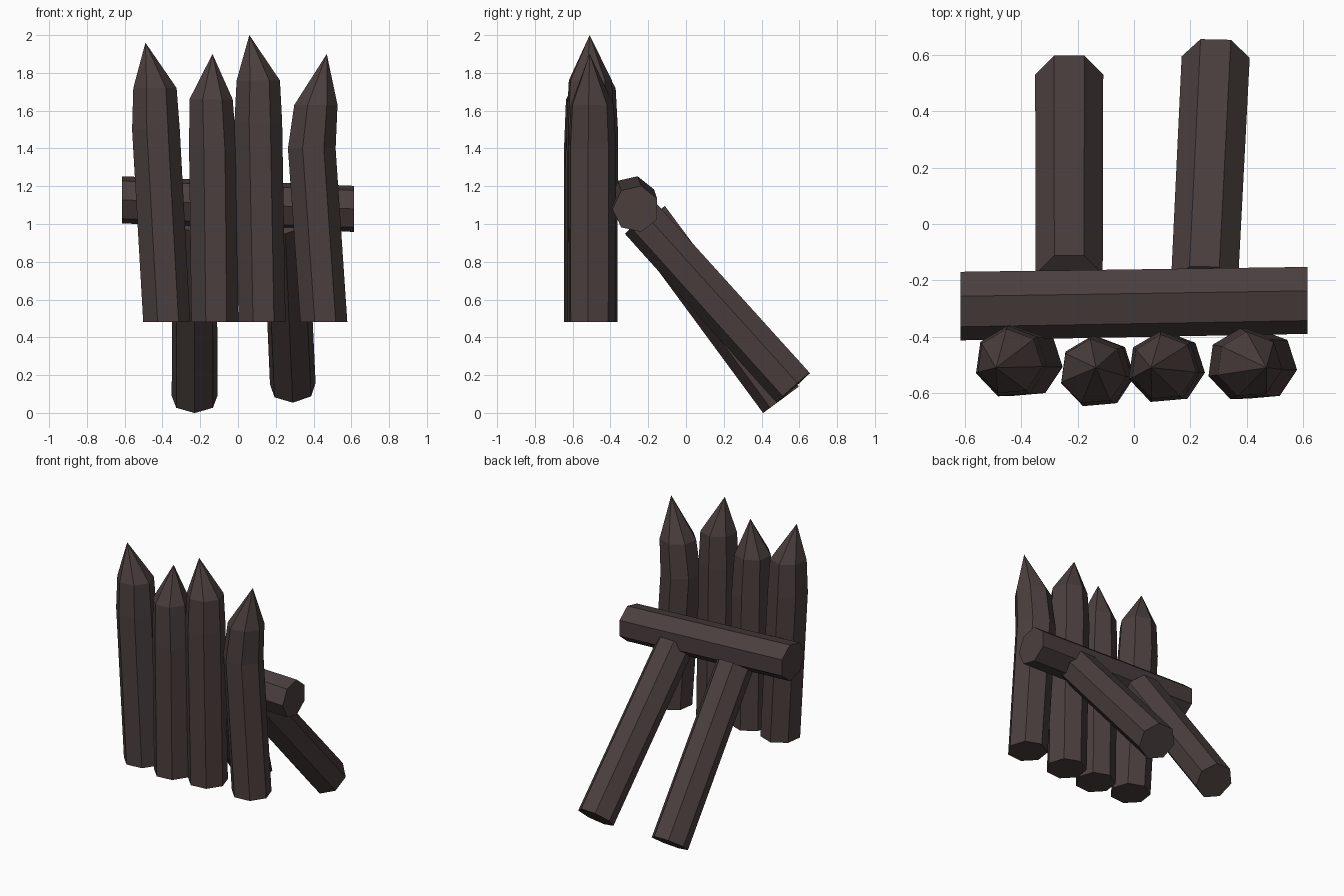
import bpy
import bmesh
from math import cos, sin, radians, tau
from mathutils import Vector

cube = bpy.data.objects.get("Cube")
if cube:
    bpy.data.objects.remove(cube)

SIDES = 7

wood = bpy.data.materials.new("dark_wood")
wood.use_nodes = True
colour = (0.07, 0.05, 0.048, 1)
wood.diffuse_color = colour
bsdf = wood.node_tree.nodes["Principled BSDF"]
bsdf.inputs["Base Color"].default_value = colour
bsdf.inputs["Roughness"].default_value = 0.9


def log(name, rings, u, v, phase, tip=None):
    """Faceted log through (centre, radius) rings spanned by u and v, with an optional point."""
    bm = bmesh.new()
    loops = []
    for centre, radius in rings:
        loop = []
        for i in range(SIDES):
            a = radians(phase) + tau * i / SIDES
            loop.append(bm.verts.new(Vector(centre) + radius * (cos(a) * u + sin(a) * v)))
        loops.append(loop)
    for low, high in zip(loops, loops[1:]):
        for i in range(SIDES):
            j = (i + 1) % SIDES
            bm.faces.new((low[i], low[j], high[j], high[i]))
    bm.faces.new(loops[0][::-1])
    if tip:
        point = bm.verts.new(tip)
        for i in range(SIDES):
            bm.faces.new((loops[-1][i], loops[-1][(i + 1) % SIDES], point))
    else:
        bm.faces.new(loops[-1])
    bmesh.ops.recalc_face_normals(bm, faces=bm.faces)
    mesh = bpy.data.meshes.new(name)
    bm.to_mesh(mesh)
    bm.free()
    mesh.materials.append(wood)
    obj = bpy.data.objects.new(name, mesh)
    bpy.context.collection.objects.link(obj)
    return obj


X, Y, Z = Vector((1, 0, 0)), Vector((0, 1, 0)), Vector((0, 0, 1))

# Sharpened upright stakes: y, base x, bend (x, z), shoulder (x, z), tip (x, z)
stakes = {
    "stake_right_outer": (-0.49, -0.38, (-0.437, 1.5), (-0.442, 1.72), (-0.49, 1.96)),
    "stake_right_inner": (-0.525, -0.125, (-0.135, 1.38), (-0.145, 1.66), (-0.135, 1.9)),
    "stake_left_inner": (-0.51, 0.125, (0.105, 1.54), (0.105, 1.76), (0.06, 2.0)),
    "stake_left_outer": (-0.5, 0.452, (0.388, 1.4), (0.41, 1.63), (0.47, 1.9)),
}
for name, (y, base, bend, shoulder, tip) in stakes.items():
    rings = [((base, y, 0.48), 0.128),
             ((bend[0], y, bend[1]), 0.13),
             ((shoulder[0], y, shoulder[1]), 0.118)]
    log(name, rings, X, Y, 95, (tip[0], -0.51, tip[1]))

# Crossbar behind the stakes
log("crossbar", [((-0.615, -0.285, 1.128), 0.128), ((0.615, -0.265, 1.08), 0.125)], Y, Z, 180)

# Slanted support legs
legs = {
    "leg_right": ((-0.23, -0.2, 1.03), (-0.23, 0.508, 0.073)),
    "leg_left": ((0.25, -0.233, 1.03), (0.29, 0.572, 0.137)),
}
for name, (top, foot) in legs.items():
    d = (Vector(foot) - Vector(top)).normalized()
    v = d.cross(X).normalized()
    log(name, [(top, 0.122), (foot, 0.124)], v.cross(d), v, 90)
